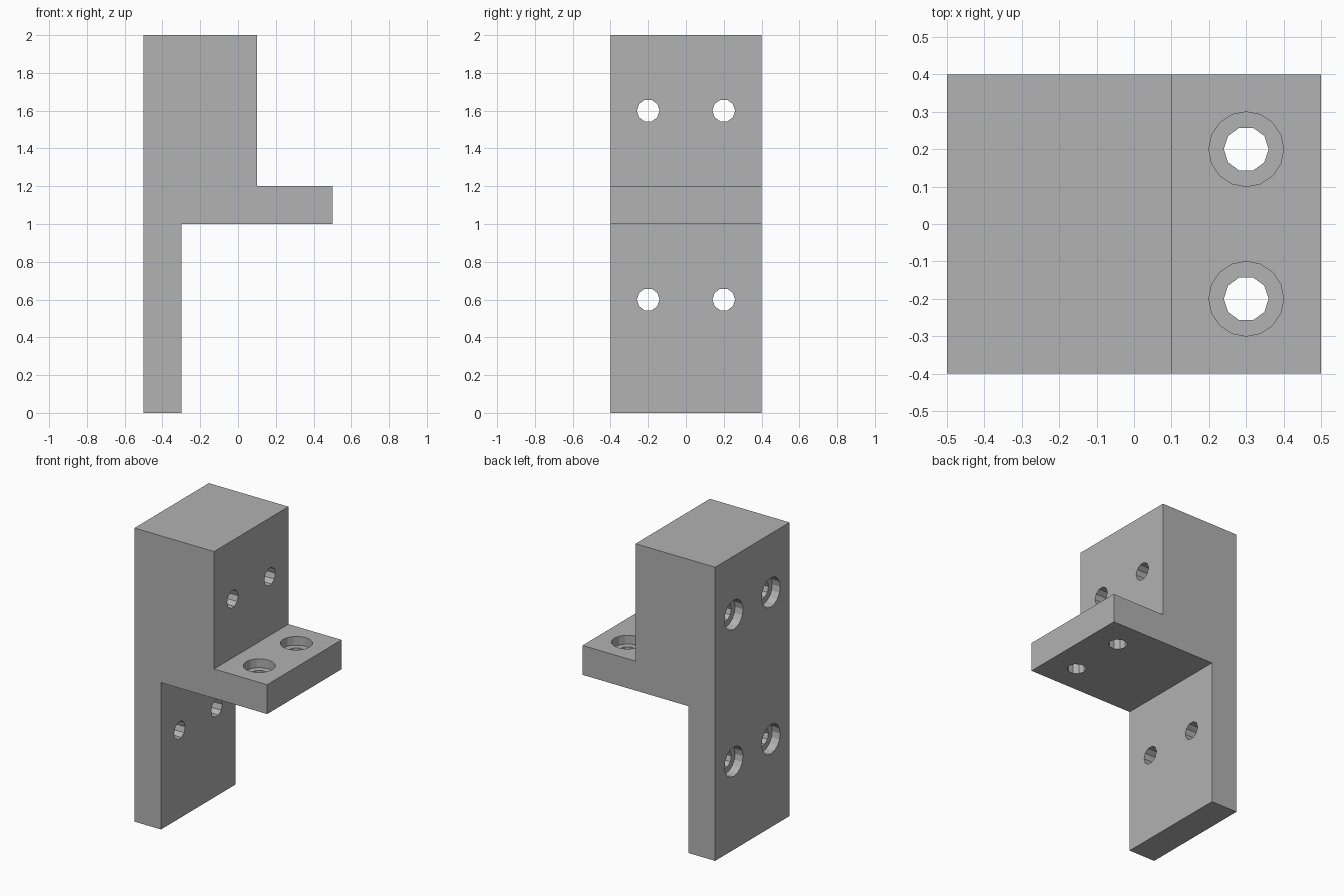
import bpy
import bmesh
from math import pi
from mathutils import Matrix, Vector

old = bpy.data.objects.get("Cube")
if old:
    bpy.data.objects.remove(old, do_unlink=True)

DEPTH = 0.8
HOLE_R, BORE_R, BORE_DEPTH = 0.06, 0.10, 0.06

grey = bpy.data.materials.new("plain_grey")
grey.use_nodes = True
colour = (0.445, 0.445, 0.445, 1)
grey.diffuse_color = colour
grey.node_tree.nodes["Principled BSDF"].inputs["Base Color"].default_value = colour


def make_object(name, bm):
    bmesh.ops.recalc_face_normals(bm, faces=bm.faces[:])
    mesh = bpy.data.meshes.new(name)
    bm.to_mesh(mesh)
    bm.free()
    mesh.materials.append(grey)
    obj = bpy.data.objects.new(name, mesh)
    bpy.context.collection.objects.link(obj)
    return obj


def drill(target, centre, turn, radius, length, sides):
    """Cut a round hole of the given length, centred on a point."""
    bm = bmesh.new()
    bmesh.ops.create_cone(bm, cap_ends=True, segments=sides, radius1=radius,
                          radius2=radius, depth=length,
                          matrix=Matrix.Translation(centre) @ turn)
    cutter = make_object("hole_cutter", bm)
    cutter.hide_render = True
    mod = target.modifiers.new("hole", "BOOLEAN")
    mod.operation = "DIFFERENCE"
    mod.solver = "EXACT"
    mod.object = cutter
    bpy.context.view_layer.objects.active = target
    bpy.ops.object.modifier_apply(modifier=mod.name)
    bpy.data.objects.remove(cutter, do_unlink=True)


# Bracket body: stepped profile extruded front to back
profile = [(-0.5, 0), (-0.3, 0), (-0.3, 1), (0.5, 1),
           (0.5, 1.2), (0.1, 1.2), (0.1, 2), (-0.5, 2)]
bm = bmesh.new()
face = bm.faces.new([bm.verts.new((x, -DEPTH / 2, z)) for x, z in profile])
sweep = bmesh.ops.extrude_face_region(bm, geom=[face])
moved = [v for v in sweep["geom"] if isinstance(v, bmesh.types.BMVert)]
bmesh.ops.translate(bm, verts=moved, vec=(0, DEPTH, 0))
bracket = make_object("bracket_body", bm)

# Counterbored bolt holes: through the upright and down through the shelf
along_x = Matrix.Rotation(pi / 2, 4, "Y")
along_z = Matrix.Rotation(pi / 2, 4, "Z")
for y in (-0.2, 0.2):
    for mouth, turn in ((Vector((-0.5, y, 0.6)), along_x),
                        (Vector((-0.5, y, 1.6)), along_x),
                        (Vector((0.3, y, 1.2)), along_z)):
        drill(bracket, mouth, turn, HOLE_R, 1.5, 10)
        drill(bracket, mouth, turn, BORE_R, 2 * BORE_DEPTH, 16)
